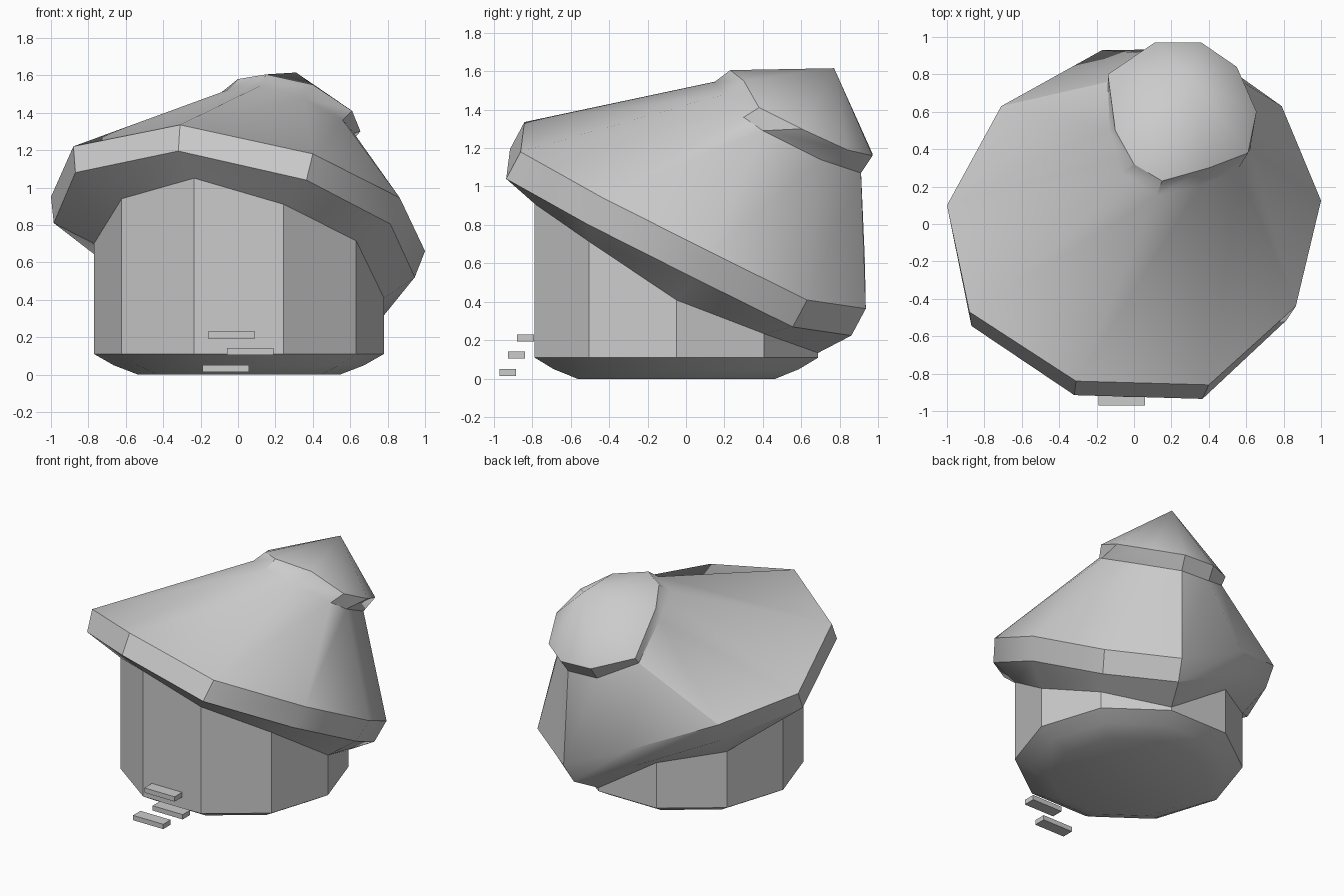
import bpy, bmesh
from math import cos, sin, radians

if "Cube" in bpy.data.objects:
    bpy.data.objects.remove(bpy.data.objects["Cube"])

SIDES = 10


def finish(name, bm, angle=None):
    bmesh.ops.recalc_face_normals(bm, faces=bm.faces)
    mesh = bpy.data.meshes.new(name)
    bm.to_mesh(mesh)
    bm.free()
    ob = bpy.data.objects.new(name, mesh)
    bpy.context.collection.objects.link(ob)
    if angle:
        bpy.ops.object.select_all(action='DESELECT')
        bpy.context.view_layer.objects.active = ob
        ob.select_set(True)
        bpy.ops.object.shade_smooth_by_angle(angle=radians(angle))
    return ob


def wall_ring(radius, heights):
    # Decagon starting at the front-left vertex, running counter-clockwise
    return [(0.005 + radius * cos(radians(252 + 36 * i)),
             -0.05 + radius * sin(radians(252 + 36 * i)), z)
            for i, z in enumerate(heights)]


def loft(bm, rings):
    rows = [[bm.verts.new(p) for p in ring] for ring in rings]
    for a, b in zip(rows, rows[1:]):
        for i in range(SIDES):
            j = (i + 1) % SIDES
            bm.faces.new((a[i], a[j], b[j], b[i]))
    return rows


# Ten-sided trunk, sloped roof rim, bent roof and its hooked crown in one skin
eaves_z = (1.05, 0.91, 0.715, 0.41, 0.235, 0.135, 0.45, 0.53, 0.70, 0.94)
rim = [(-.31, -.84, 1.335), (.40, -.86, 1.18), (.865, -.44, .945),
       (1.0, .125, .66), (.79, .63, .41), (.36, .935, .365),
       (-.17, .93, .62), (-.71, .63, .84), (-1.0, .10, .95),
       (-.88, -.47, 1.22)]
lip = [(x * .965 - .02, y - .075, z - .14) for x, y, z in rim]
neck = [(.12, .15, 1.545), (.35, .20, 1.48), (.56, .30, 1.36),
        (.62, .40, 1.29), (.55, .70, 1.14), (.34, .91, 1.07),
        (.10, .91, 1.08), (-.14, .76, 1.20), (-.13, .50, 1.42),
        (-.06, .27, 1.52)]
crown = [(.15, .23, 1.605), (.40, .30, 1.55), (.61, .38, 1.41),
         (.655, .60, 1.30), (.55, .84, 1.19), (.36, .97, 1.16),
         (.11, .97, 1.17), (-.14, .80, 1.25), (-.10, .50, 1.50),
         (0.0, .32, 1.58)]
bm = bmesh.new()
rows = loft(bm, [wall_ring(r, [z] * SIDES)
                 for r, z in ((.54, 0), (.67, .05), (.775, .11))]
            + [wall_ring(.775, eaves_z), lip, rim, neck, crown])
bm.faces.new(rows[0])
tip = bm.verts.new((.31, .77, 1.615))
for i in range(SIDES):
    bm.faces.new((rows[-1][i], rows[-1][(i + 1) % SIDES], tip))
finish("mushroom_house", bm, 33)

# Three loose plank steps at the front
for n, (x, y, z) in enumerate(((-.065, -.927, .033), (.065, -.882, .123),
                               (-.035, -.835, .212))):
    bm = bmesh.new()
    bmesh.ops.create_cube(bm, size=1)
    bmesh.ops.scale(bm, vec=(.25, .088, .036), verts=bm.verts)
    bmesh.ops.translate(bm, vec=(x, y, z), verts=bm.verts)
    finish(f"step_{n + 1}", bm)
